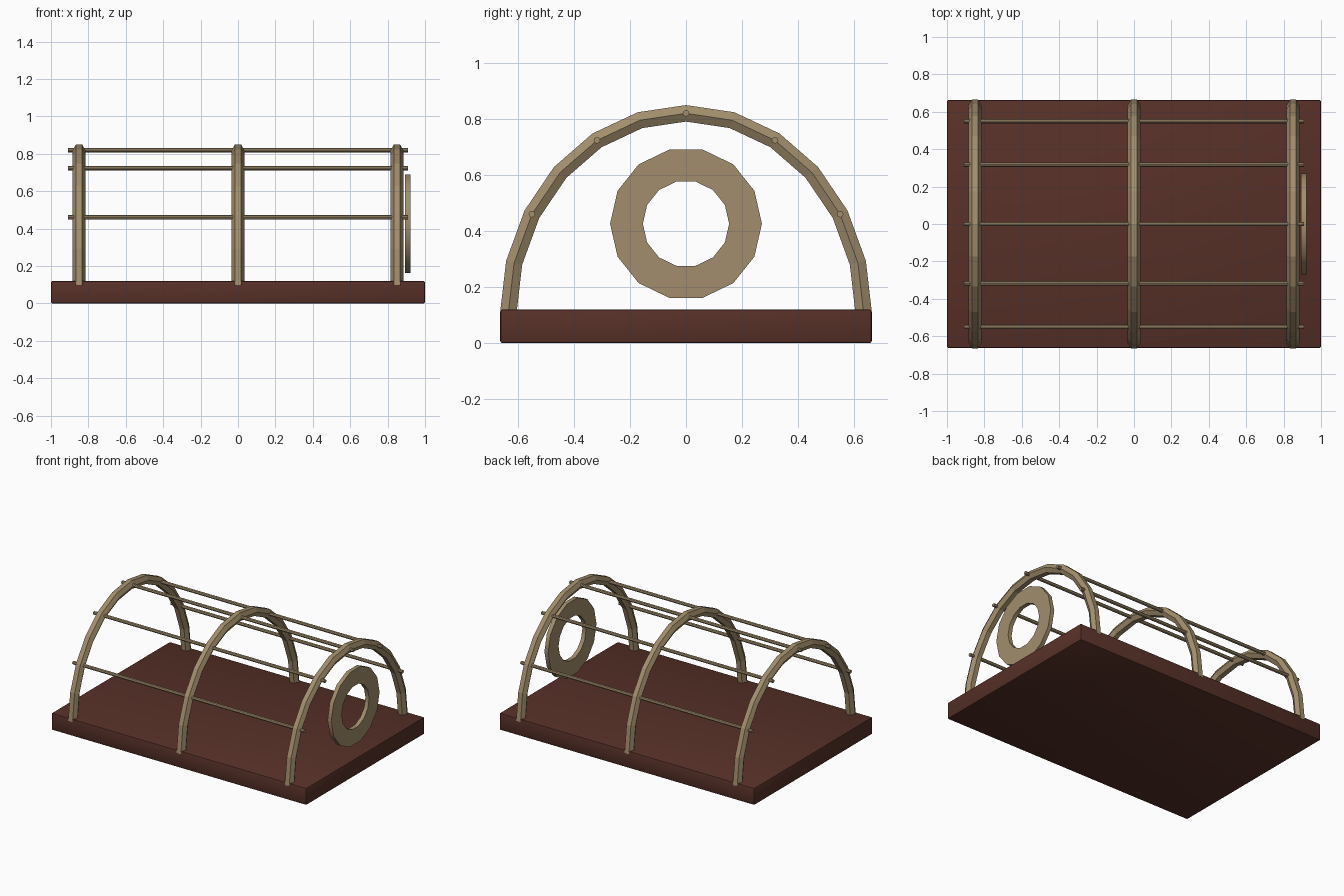
import bpy, bmesh
from math import sin, cos, pi, radians
from mathutils import Vector

if "Cube" in bpy.data.objects:
    bpy.data.objects.remove(bpy.data.objects["Cube"], do_unlink=True)

ARCH_Y, ARCH_Z, ARCH_BASE = 0.635, 0.72, 0.1


def material(name, rgb):
    m = bpy.data.materials.new(name)
    m.use_nodes = True
    m.diffuse_color = (*rgb, 1)
    m.node_tree.nodes["Principled BSDF"].inputs["Base Color"].default_value = (*rgb, 1)
    return m


dark_wood = material("dark red wood", (0.095, 0.03, 0.021))
tan_wood = material("tan wood", (0.36, 0.27, 0.15))


def finish(name, bm, mat, smooth=True):
    bmesh.ops.recalc_face_normals(bm, faces=bm.faces)
    mesh = bpy.data.meshes.new(name)
    bm.to_mesh(mesh)
    bm.free()
    mesh.materials.append(mat)
    obj = bpy.data.objects.new(name, mesh)
    bpy.context.collection.objects.link(obj)
    if smooth:
        bpy.ops.object.select_all(action='DESELECT')
        obj.select_set(True)
        bpy.context.view_layer.objects.active = obj
        bpy.ops.object.shade_smooth_by_angle(angle=radians(30))
    return obj


def loft(name, rings, mat, closed=False, smooth=True):
    """Skin a list of point rings, capping the ends unless closed."""
    bm = bmesh.new()
    loops = [[bm.verts.new(p) for p in ring] for ring in rings]
    pairs = list(zip(loops, loops[1:]))
    if closed:
        pairs.append((loops[-1], loops[0]))
    else:
        bm.faces.new(loops[0])
        bm.faces.new(loops[-1])
    n = len(loops[0])
    for a, b in pairs:
        for i in range(n):
            j = (i + 1) % n
            bm.faces.new((a[i], a[j], b[j], b[i]))
    return finish(name, bm, mat, smooth)


def on_arch(t):
    return Vector((0, ARCH_Y * sin(t), ARCH_BASE + ARCH_Z * cos(t)))


# Base board with softened edges
bm = bmesh.new()
bmesh.ops.create_cube(bm, size=1)
for v in bm.verts:
    v.co = (v.co.x * 2, v.co.y * 1.326, (v.co.z + 0.5) * 0.12)
bmesh.ops.bevel(bm, geom=bm.edges[:], offset=0.008, segments=2,
                profile=0.5, affect='EDGES')
finish("base_board", bm, dark_wood)

# Hexagonal bent hoops
for label, x in (("right", -0.85), ("middle", 0), ("left", 0.85)):
    rings = []
    for k in range(-6, 7):
        t = k * pi / 12
        out = Vector((0, ARCH_Z * sin(t), ARCH_Y * cos(t))).normalized()
        centre = on_arch(t) + Vector((x, 0, 0))
        rings.append([centre + Vector((0.034 * cos(i * pi / 3), 0, 0))
                      + out * 0.034 * sin(i * pi / 3) for i in range(6)])
    loft(label + "_hoop", rings, tan_wood, smooth=False)

# Long slats running through the hoops
for k in range(-2, 3):
    c = on_arch(k * pi / 6)
    ends = [[c + Vector((x, 0.012 * cos(i * pi / 4), 0.012 * sin(i * pi / 4)))
             for i in range(8)] for x in (-0.908, 0.908)]
    loft("slat_%d" % (k + 3), ends, tan_wood, smooth=False)

# Flat entrance ring at the left end
rings = []
for i in range(14):
    t = i * 2 * pi / 14
    rings.append([Vector((x, r * cos(t), 0.426 + r * sin(t)))
                  for x, r in ((0.892, 0.271), (0.921, 0.271),
                               (0.921, 0.154), (0.892, 0.154))])
loft("entrance_ring", rings, tan_wood, closed=True)
